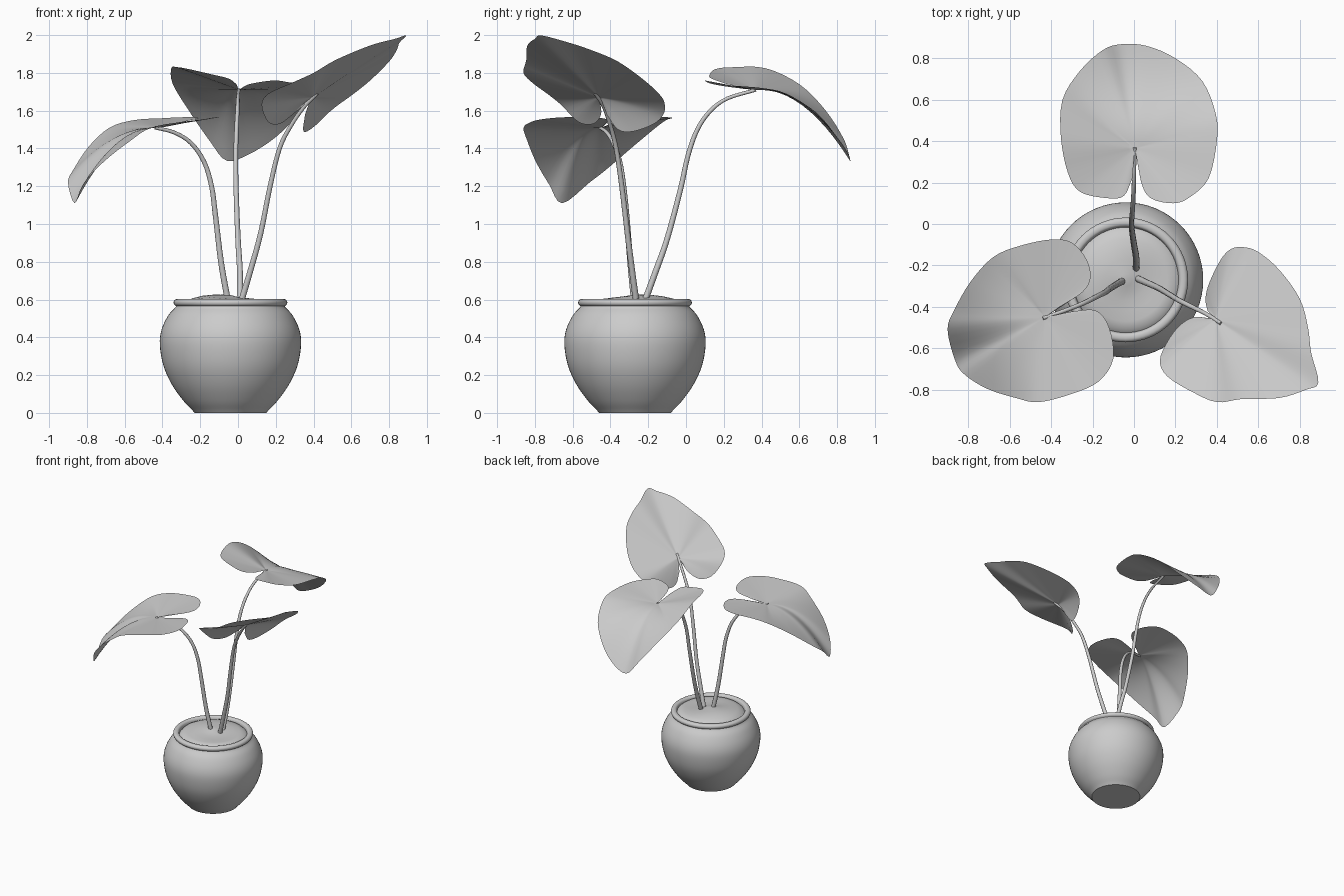
import bpy, bmesh, math
from mathutils import Vector


def make_object(name, bm, angle=40):
    me = bpy.data.meshes.new(name)
    bm.to_mesh(me)
    bm.free()
    ob = bpy.data.objects.new(name, me)
    bpy.context.collection.objects.link(ob)
    bpy.context.view_layer.objects.active = ob
    ob.select_set(True)
    bpy.ops.object.shade_smooth_by_angle(angle=math.radians(angle))
    ob.select_set(False)
    return ob


def spline(pts, n):
    """Catmull-Rom through the points, n samples per span."""
    p = [Vector(q) for q in pts]
    p = [p[0] * 2 - p[1]] + p + [p[-1] * 2 - p[-2]]
    out = []
    for i in range(1, len(p) - 2):
        a, b, c, d = p[i - 1:i + 3]
        for k in range(n):
            t = k / n
            out.append(0.5 * (2 * b + (c - a) * t + (2 * a - 5 * b + 4 * c - d) * t * t
                              + (3 * b - a - 3 * c + d) * t ** 3))
    return out + [p[-2]]


def lathe(name, profile, cx, cy, wobble=0.0, seg=64):
    bm = bmesh.new()
    rings = []
    for r, z in profile:
        if r == 0:
            rings.append([bm.verts.new((cx, cy, z))] * seg)
            continue
        ring = []
        for i in range(seg):
            a = 2 * math.pi * i / seg
            dz = wobble * math.sin(r * 14) * math.cos(a - 2.6)
            ring.append(bm.verts.new((cx + r * math.cos(a), cy + r * math.sin(a), z + dz)))
        rings.append(ring)
    for a, b in zip(rings, rings[1:]):
        for i in range(seg):
            j = (i + 1) % seg
            vs = list(dict.fromkeys((a[i], a[j], b[j], b[i])))
            bm.faces.new(vs)
    bmesh.ops.recalc_face_normals(bm, faces=bm.faces)
    return make_object(name, bm)


def stem(name, pts, r0=0.017, r1=0.009):
    path = spline(pts, 4)
    bm = bmesh.new()
    rings = []
    for k, p in enumerate(path):
        d = (path[min(k + 1, len(path) - 1)] - path[max(k - 1, 0)]).normalized()
        u = d.cross(Vector((0.3, -0.9, 0))).normalized()
        w = d.cross(u)
        r = r0 + (r1 - r0) * k / (len(path) - 1)
        rings.append([bm.verts.new(p + r * (u * math.cos(i * math.pi / 5) + w * math.sin(i * math.pi / 5)))
                      for i in range(10)])
    for a, b in zip(rings, rings[1:]):
        for i in range(10):
            bm.faces.new((a[i], a[(i + 1) % 10], b[(i + 1) % 10], b[i]))
    bm.faces.new(rings[0])
    bm.faces.new(rings[-1])
    bmesh.ops.recalc_face_normals(bm, faces=bm.faces)
    return make_object(name, bm)


def leaf(name, origin, outline, bulge):
    """Heart-shaped sheet fanned out from the stem joint; drooping edges arch upward."""
    o = Vector(origin)
    edge = spline(outline, 4)
    bm = bmesh.new()
    centre = bm.verts.new(o)
    rings, n = [], 12
    for k in range(1, n + 1):
        t = k / n
        ring = []
        for e in edge:
            p = o.lerp(e, t)
            p.z += bulge * max(0, o.z - e.z) * 4 * t * (1 - t)
            ring.append(bm.verts.new(p))
        rings.append(ring)
    for i in range(len(edge) - 1):
        bm.faces.new((centre, rings[0][i + 1], rings[0][i]))
        for a, b in zip(rings, rings[1:]):
            bm.faces.new((a[i], a[i + 1], b[i + 1], b[i]))
    bmesh.ops.recalc_face_normals(bm, faces=bm.faces)
    if sum(f.normal.z for f in bm.faces) < 0:
        bmesh.ops.reverse_faces(bm, faces=bm.faces)
    return make_object(name, bm, 60)


# Pot body with rolled rim, and the soil mound inside
PX, PY = -0.04, -0.27
body = [(p.x, p.y) for p in spline([(0.20, 0.012), (0.25, 0.065), (0.31, 0.15), (0.355, 0.25),
                                    (0.374, 0.36), (0.365, 0.44), (0.33, 0.515), (0.29, 0.56)], 4)]
rim = [(p.x, p.y) for p in spline([(0.288, 0.565), (0.299, 0.575), (0.30, 0.59), (0.288, 0.602),
                                   (0.268, 0.602), (0.257, 0.59), (0.252, 0.56)], 3)]
lathe("pot", [(0, 0), (0.19, 0)] + body + rim, PX, PY)
lathe("soil", [(0.256, 0.575), (0.235, 0.594), (0.2, 0.603), (0.15, 0.609), (0.1, 0.612),
               (0.06, 0.615), (0.03, 0.62), (0, 0.624)], PX, PY, 0.014)

# Stems
stem("back_stem", [(0.01, -0.215, 0.60), (0.01, -0.16, 0.75), (0.0, -0.10, 0.92), (-0.01, -0.03, 1.18),
                   (-0.012, 0.01, 1.36), (-0.008, 0.06, 1.5), (-0.003, 0.13, 1.6),
                   (0.0, 0.22, 1.665), (0.004, 0.37, 1.71)])
stem("right_stem", [(0.02, -0.265, 0.60), (0.065, -0.285, 0.75), (0.12, -0.31, 0.95), (0.17, -0.34, 1.2),
                    (0.22, -0.37, 1.4), (0.28, -0.40, 1.52), (0.35, -0.435, 1.62), (0.42, -0.48, 1.69)])
stem("left_stem", [(-0.055, -0.275, 0.60), (-0.09, -0.295, 0.8), (-0.12, -0.315, 1.05),
                   (-0.14, -0.33, 1.2), (-0.18, -0.35, 1.33), (-0.25, -0.385, 1.43),
                   (-0.34, -0.42, 1.485), (-0.44, -0.455, 1.51)])

# Leaves
leaf("back_leaf", (0.004, 0.365, 1.71), [
    (-0.008, 0.22, 1.74), (-0.05, 0.135, 1.77), (-0.13, 0.125, 1.79), (-0.26, 0.155, 1.82),
    (-0.32, 0.25, 1.83), (-0.353, 0.42, 1.825), (-0.345, 0.6, 1.74), (-0.26, 0.74, 1.60),
    (-0.15, 0.84, 1.44), (-0.06, 0.868, 1.335), (0.06, 0.86, 1.37), (0.2, 0.80, 1.46),
    (0.33, 0.69, 1.59), (0.395, 0.53, 1.69), (0.40, 0.4, 1.72), (0.36, 0.22, 1.735),
    (0.27, 0.13, 1.75), (0.19, 0.10, 1.76), (0.08, 0.125, 1.745), (0.035, 0.2, 1.73),
    (0.022, 0.31, 1.715)], 0.28)
leaf("left_leaf", (-0.43, -0.45, 1.51), [
    (-0.36, -0.40, 1.53), (-0.25, -0.33, 1.55), (-0.21, -0.26, 1.56), (-0.23, -0.17, 1.565),
    (-0.30, -0.09, 1.565), (-0.40, -0.075, 1.56), (-0.55, -0.105, 1.55), (-0.68, -0.16, 1.51),
    (-0.79, -0.28, 1.41), (-0.87, -0.42, 1.29), (-0.9, -0.51, 1.22), (-0.865, -0.655, 1.11),
    (-0.82, -0.725, 1.21), (-0.71, -0.795, 1.33), (-0.57, -0.84, 1.44), (-0.46, -0.86, 1.51),
    (-0.3, -0.82, 1.54), (-0.17, -0.76, 1.555), (-0.10, -0.65, 1.565), (-0.12, -0.5, 1.565),
    (-0.18, -0.42, 1.555), (-0.28, -0.42, 1.535), (-0.38, -0.44, 1.515)], 0.27)
leaf("right_leaf", (0.395, -0.46, 1.67), [
    (0.355, -0.42, 1.58), (0.345, -0.36, 1.50), (0.365, -0.28, 1.49), (0.42, -0.17, 1.53),
    (0.47, -0.12, 1.58), (0.53, -0.112, 1.63), (0.6, -0.135, 1.68), (0.7, -0.22, 1.76),
    (0.8, -0.36, 1.86), (0.84, -0.5, 1.92), (0.855, -0.62, 1.96), (0.89, -0.765, 1.998),
    (0.83, -0.80, 1.98), (0.7, -0.84, 1.945), (0.52, -0.845, 1.87), (0.40, -0.86, 1.80),
    (0.28, -0.81, 1.745), (0.16, -0.735, 1.69), (0.125, -0.66, 1.63), (0.16, -0.57, 1.54),
    (0.22, -0.49, 1.53), (0.29, -0.45, 1.58), (0.36, -0.455, 1.64)], 0.1)
